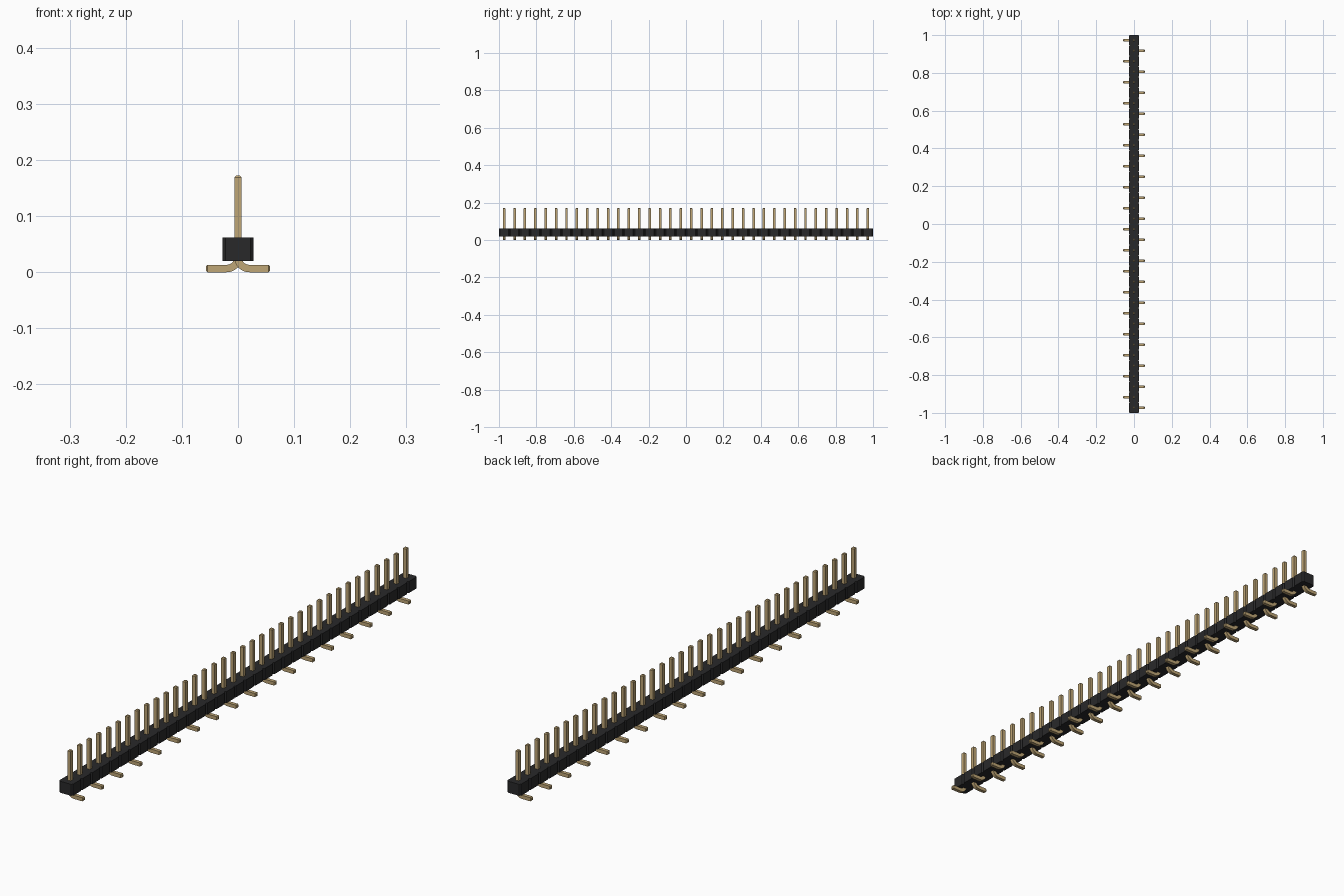
import bpy, bmesh, math
from mathutils import Vector

cube = bpy.data.objects.get("Cube")
if cube:
    bpy.data.objects.remove(cube, do_unlink=True)

COUNT = 36
PITCH = 2 / COUNT
HALF_W = 0.0277          # housing half width
CHAMFER = 0.0055         # notch between neighbouring cells
BODY_Z = (0.02, 0.062)
PIN_H = 0.0066           # pin half thickness
PIN_TOP, FOOT_END, TIP = 0.172, 0.057, 0.003
BEND_R = 0.0202          # centreline bend radius


def material(name, rgb, roughness):
    m = bpy.data.materials.new(name)
    m.use_nodes = True
    m.diffuse_color = (*rgb, 1)
    bsdf = m.node_tree.nodes["Principled BSDF"]
    bsdf.inputs["Base Color"].default_value = (*rgb, 1)
    bsdf.inputs["Roughness"].default_value = roughness
    return m


def to_mesh(bm, name, mat):
    bmesh.ops.recalc_face_normals(bm, faces=bm.faces)
    me = bpy.data.meshes.new(name)
    bm.to_mesh(me)
    bm.free()
    me.materials.append(mat)
    return me


def add(name, me):
    ob = bpy.data.objects.new(name, me)
    bpy.context.collection.objects.link(ob)
    return ob


black = material("black plastic", (0.022, 0.022, 0.023), 0.6)
gold = material("gold metal", (0.52, 0.38, 0.18), 0.5)

# Housing: a strip of chamfered cells, extruded upward
side = []
for i in range(COUNT):
    y0, y1 = -1 + i * PITCH, -1 + (i + 1) * PITCH
    side += [(HALF_W - CHAMFER, y0), (HALF_W, y0 + CHAMFER), (HALF_W, y1 - CHAMFER)]
side.append((HALF_W - CHAMFER, 1))
bm = bmesh.new()
right = [bm.verts.new((x, y, BODY_Z[0])) for x, y in side]
left = [bm.verts.new((-x, y, BODY_Z[0])) for x, y in side]
for i in range(len(side) - 1):
    bm.faces.new((right[i], right[i + 1], left[i + 1], left[i]))
top = bmesh.ops.extrude_face_region(bm, geom=bm.faces[:])
bmesh.ops.translate(bm, vec=(0, 0, BODY_Z[1] - BODY_Z[0]),
                    verts=[v for v in top["geom"] if isinstance(v, bmesh.types.BMVert)])
add("housing", to_mesh(bm, "housing", black))

# Pin: square section swept from foot tip, round the bend, to the top
# Each station is (x, z, tangent angle, half thickness)
stations = [(FOOT_END, PIN_H, math.pi, PIN_H * 0.6),
            (FOOT_END - TIP, PIN_H, math.pi, PIN_H)]
STEPS = 8
for i in range(STEPS + 1):
    a = math.pi / 2 * i / STEPS
    stations.append((BEND_R - BEND_R * math.sin(a),
                     PIN_H + BEND_R - BEND_R * math.cos(a), math.pi - a, PIN_H))
stations += [(0, PIN_TOP - TIP, math.pi / 2, PIN_H),
             (0, PIN_TOP, math.pi / 2, PIN_H * 0.6)]
bm = bmesh.new()
rings = []
for x, z, ang, h in stations:
    centre = Vector((x, 0, z))
    n = Vector((-math.sin(ang), 0, math.cos(ang))) * h
    s = Vector((0, h, 0))
    rings.append([bm.verts.new(centre + n * a + s * b)
                  for a, b in ((1, 1), (1, -1), (-1, -1), (-1, 1))])
for r, q in zip(rings, rings[1:]):
    for k in range(4):
        bm.faces.new((r[k], r[(k + 1) % 4], q[(k + 1) % 4], q[k]))
bm.faces.new(rings[0])
bm.faces.new(rings[-1])
pin_mesh = to_mesh(bm, "pin", gold)

# Pins in a row, feet alternating to either side
for i in range(COUNT):
    pin = add(f"pin_{i + 1:02d}", pin_mesh)
    pin.location.y = -1 + (i + 0.5) * PITCH
    pin.rotation_euler.z = math.pi * (i % 2)

# Smooth the bend, keep the edges sharp
bpy.ops.object.select_all(action='DESELECT')
pin.select_set(True)
bpy.context.view_layer.objects.active = pin
bpy.ops.object.shade_smooth_by_angle(angle=math.radians(20))
